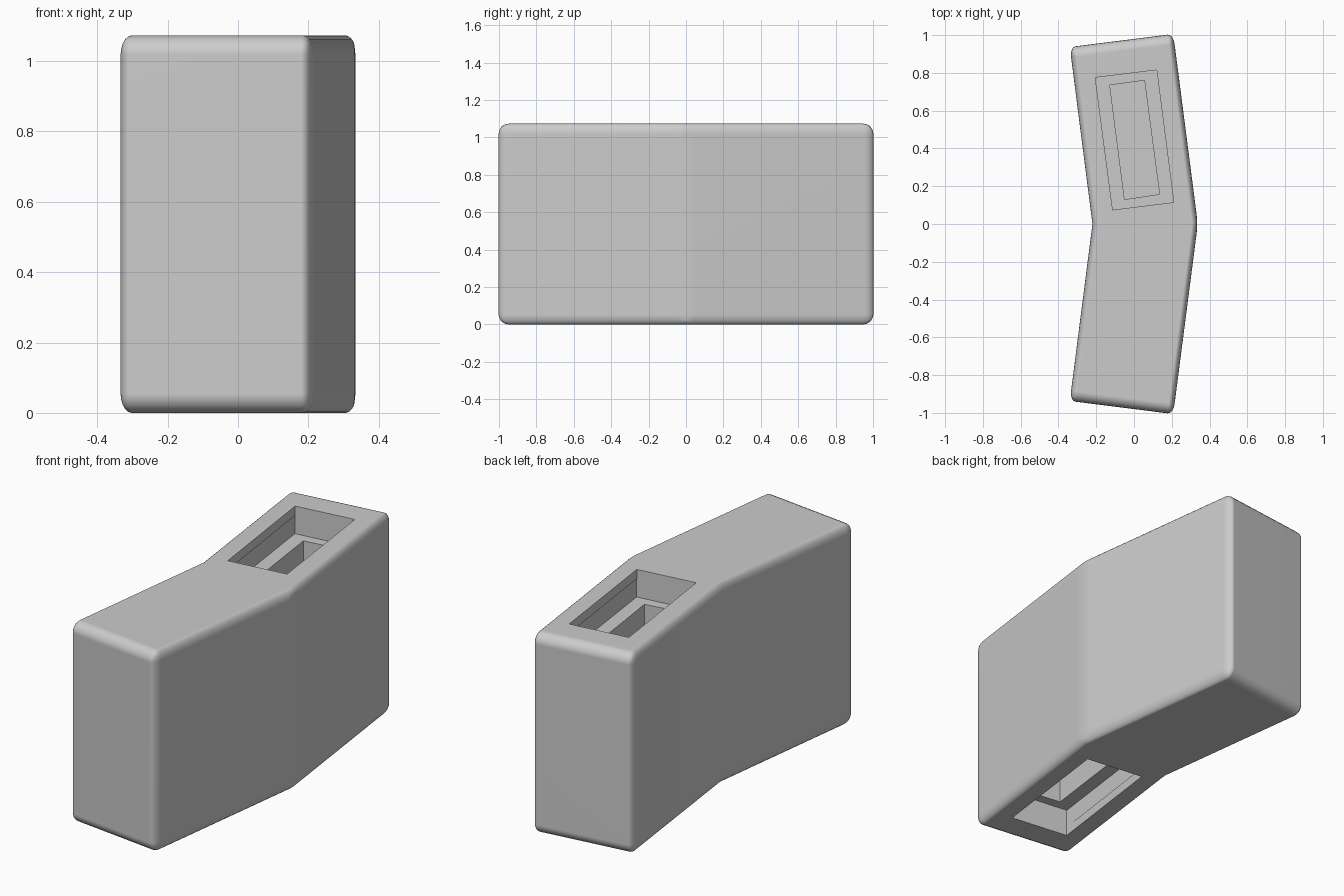
import bpy, bmesh, math

if "Cube" in bpy.data.objects:
    bpy.data.objects.remove(bpy.data.objects["Cube"])

H = 1.073
SQUASH = 0.55   # rounding is narrower across the block than along it


def prism(name, outline, z0, z1):
    """Closed prism from an (x, y) outline."""
    bm = bmesh.new()
    low = [bm.verts.new((x, y, z0)) for x, y in outline]
    high = [bm.verts.new((x, y, z1)) for x, y in outline]
    bm.faces.new(low)
    bm.faces.new(high)
    n = len(outline)
    for i in range(n):
        j = (i + 1) % n
        bm.faces.new((low[i], low[j], high[j], high[i]))
    bmesh.ops.recalc_face_normals(bm, faces=bm.faces)
    mesh = bpy.data.meshes.new(name)
    bm.to_mesh(mesh)
    bm.free()
    ob = bpy.data.objects.new(name, mesh)
    bpy.context.collection.objects.link(ob)
    return ob


def grow(outline, d):
    """Push a rectangle's corners away from its centre."""
    cx = sum(p[0] for p in outline) / 4
    cy = sum(p[1] for p in outline) / 4
    return [(x + math.copysign(d, x - cx), y + math.copysign(d, y - cy))
            for x, y in outline]


# Bent block, all edges rounded except the inner fold
half = [(-0.34, 0.937), (0.208, 1.006)]
outline = half + [(0.338, 0)] + [(x, -y) for x, y in reversed(half)] + [(-0.22, 0)]
block = prism("bent_block", [(x / SQUASH, y) for x, y in outline], 0, H)
bm = bmesh.new()
bm.from_mesh(block.data)
edges = [e for e in bm.edges
         if not all(abs(v.co.y) < 0.01 and v.co.x < 0 for v in e.verts)]
bmesh.ops.bevel(bm, geom=edges, offset=0.055, segments=5, profile=0.5,
                affect='EDGES', clamp_overlap=True)
for v in bm.verts:
    v.co.x *= SQUASH
bmesh.ops.recalc_face_normals(bm, faces=bm.faces)
bm.to_mesh(block.data)
bm.free()

# Stepped pockets: rear half from the top, front half from the bottom
outer = [(-0.205, 0.775), (0.12, 0.815), (0.21, 0.115), (-0.113, 0.075)]
inner = [(-0.128, 0.735), (0.055, 0.76), (0.135, 0.158), (-0.05, 0.13)]
steps = [("rim", outer, -0.05, 0.05),
         ("ledge", grow(outer, 0.004), 0.05, 0.15),
         ("well", inner, 0.10, 0.50)]
bpy.context.view_layer.objects.active = block
for side in (1, -1):
    for name, rect, d0, d1 in steps:
        pts = [(x, side * y) for x, y in rect]
        z0, z1 = (H - d1, H - d0) if side > 0 else (d0, d1)
        # overlap neighbouring cutters slightly
        if name == "ledge":
            z0, z1 = z0, z1
        cutter = prism(name + "_cutter", pts, z0, z1)
        cutter.hide_render = True
        mod = block.modifiers.new(name, 'BOOLEAN')
        mod.operation = 'DIFFERENCE'
        mod.solver = 'EXACT'
        mod.object = cutter
        bpy.ops.object.modifier_apply(modifier=mod.name)
        bpy.data.objects.remove(cutter, do_unlink=True)

# Single grey finish
grey = bpy.data.materials.new("plain_grey")
grey.diffuse_color = (0.6, 0.6, 0.6, 1)
grey.use_nodes = True
grey.node_tree.nodes["Principled BSDF"].inputs["Base Color"].default_value = grey.diffuse_color
block.data.materials.clear()
block.data.materials.append(grey)

# Smooth rounding, crisp pocket edges
bpy.ops.object.select_all(action='DESELECT')
block.select_set(True)
bpy.ops.object.shade_smooth_by_angle(angle=math.radians(35))
wn = block.modifiers.new("flat_sides", 'WEIGHTED_NORMAL')
wn.keep_sharp = True
